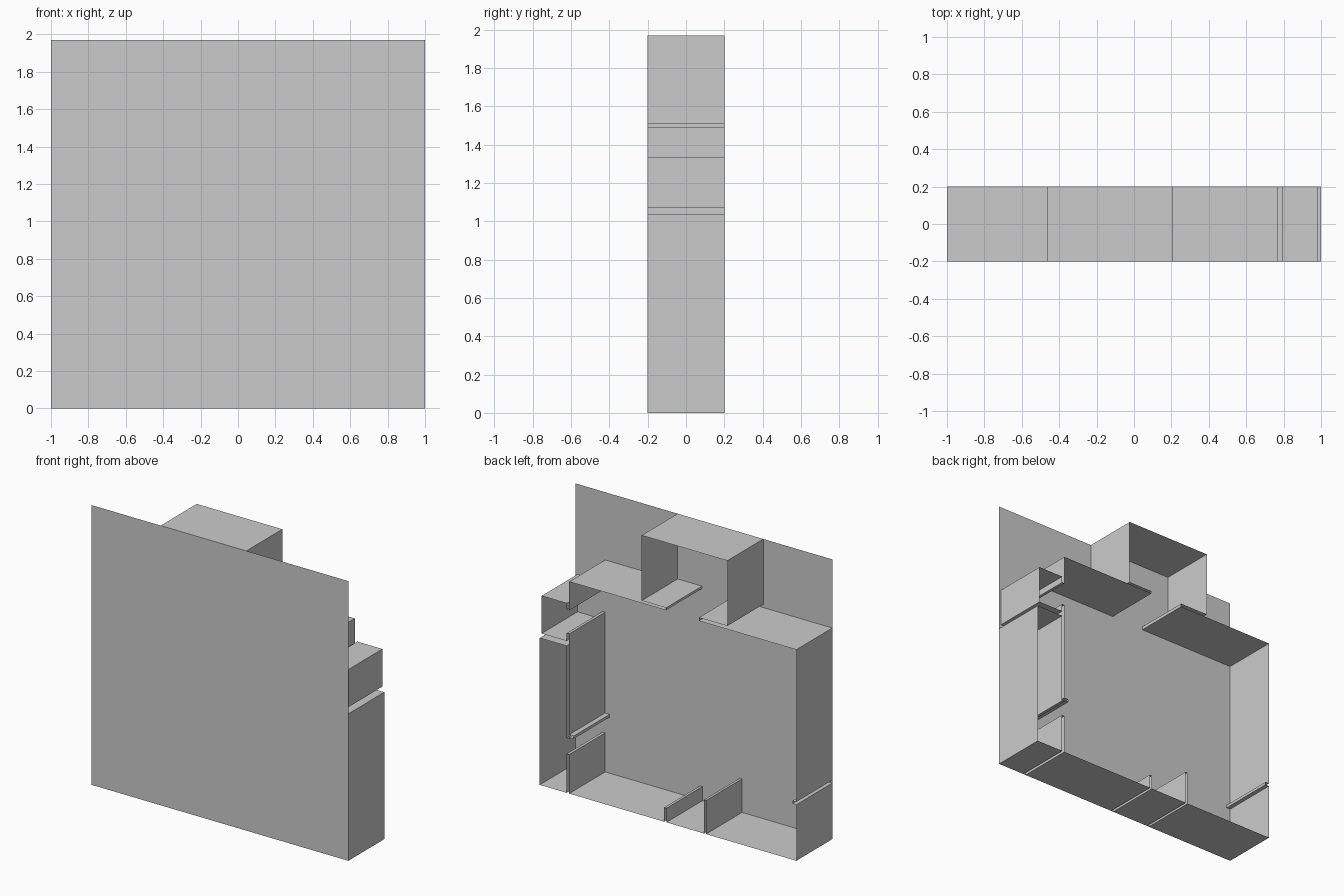
import bpy
import bmesh

# Remove only the default cube
default_cube = bpy.data.objects.get("Cube")
if default_cube:
    bpy.data.objects.remove(default_cube, do_unlink=True)

FRONT, BACK = -0.2, 0.2

# Single plain material
grey = bpy.data.materials.new("plain_grey")
grey.use_nodes = True
colour = (0.6, 0.6, 0.6, 1)
grey.diffuse_color = colour
for node in grey.node_tree.nodes:
    if node.type == 'BSDF_PRINCIPLED':
        node.inputs["Base Color"].default_value = colour


def finish(name, bm):
    """Turn a bmesh into a named object with the plain material."""
    mesh = bpy.data.meshes.new(name)
    bm.to_mesh(mesh)
    bm.free()
    mesh.materials.append(grey)
    obj = bpy.data.objects.new(name, mesh)
    bpy.context.collection.objects.link(obj)
    return obj


def sheet(name, left, right, bottom, top):
    """Flat upright panel in the front plane."""
    bm = bmesh.new()
    corners = [(left, bottom), (right, bottom), (right, top), (left, top)]
    bm.faces.new([bm.verts.new((x, FRONT, z)) for x, z in corners])
    return finish(name, bm)


def wall(name, path):
    """Thin wall: an open (x, z) path extruded from front to back."""
    bm = bmesh.new()
    verts = [bm.verts.new((x, FRONT, z)) for x, z in path]
    edges = [bm.edges.new(pair) for pair in zip(verts, verts[1:])]
    result = bmesh.ops.extrude_edge_only(bm, edges=edges)
    moved = [g for g in result["geom"] if isinstance(g, bmesh.types.BMVert)]
    bmesh.ops.translate(bm, verts=moved, vec=(0, BACK - FRONT, 0))
    return finish(name, bm)


def stub(x1, x2, height):
    """Upright partition end, open at its base."""
    return [(x1, 0), (x1, height), (x2, height), (x2, 0)]


# Shared wall lines of the plan
INNER, OUTER = 0.77, 0.79        # two skins of the side partition
LOW, HIGH = 0.395, 0.415         # two skins of the cross partition
CEILING, TOWER_BASE, TOP = 1.487, 1.51, 1.97
CEILING_B = 1.493
DOOR_A, DOOR_B = -0.24, 0.016    # opening into the tower

# Closed front panel
sheet("front_panel", -1, 1, 0, TOP)

# Long side wall with the short cross-partition end
wall("right_side_wall", [
    (-1, 0), (-1, LOW), (-0.97, LOW), (-0.97, HIGH), (-1, HIGH),
    (-1, CEILING), (DOOR_A, CEILING)])

# Tower above the main room, including the door ends
wall("tower_walls", [
    (DOOR_A, CEILING), (DOOR_A, TOWER_BASE), (-0.462, TOWER_BASE),
    (-0.462, TOP), (0.205, TOP), (0.205, TOWER_BASE),
    (DOOR_B, TOWER_BASE), (DOOR_B, CEILING_B)])

# Main room ceiling on the left side
wall("main_ceiling", [
    (DOOR_B, CEILING_B), (INNER, CEILING_B), (INNER, 1.29), (OUTER, 1.29)])

# Small closet with its doorway
wall("closet_walls", [
    (OUTER, 1.29), (OUTER, 1.335), (0.985, 1.335),
    (0.985, 1.07), (OUTER, 1.07), (OUTER, 1.125)])

# Main side partition with the matching cross-partition end
wall("side_partition", [
    (OUTER, 1.125), (INNER, 1.125), (INNER, HIGH), (0.735, HIGH),
    (0.735, LOW), (INNER, LOW), (INNER, 0.385), (OUTER, 0.385)])

# Tall side room
wall("side_room_walls", [
    (OUTER, 0.385), (OUTER, 1.035), (1, 1.035), (1, 0), (OUTER, 0)])

# Bottom partitions, joined by the base walls
partitions = {
    "base_partition_left": stub(OUTER, INNER, 0.275),
    "base_partition_middle": stub(0.03, 0.012, 0.1),
    "base_partition_right": stub(-0.28, -0.297, 0.237),
}
start = None
for name, path in partitions.items():
    wall(name, path)
    if start is not None:
        wall(name.replace("partition", "wall"), [start, path[0]])
    start = path[-1]
wall("base_wall_end", [start, (-1, 0)])
